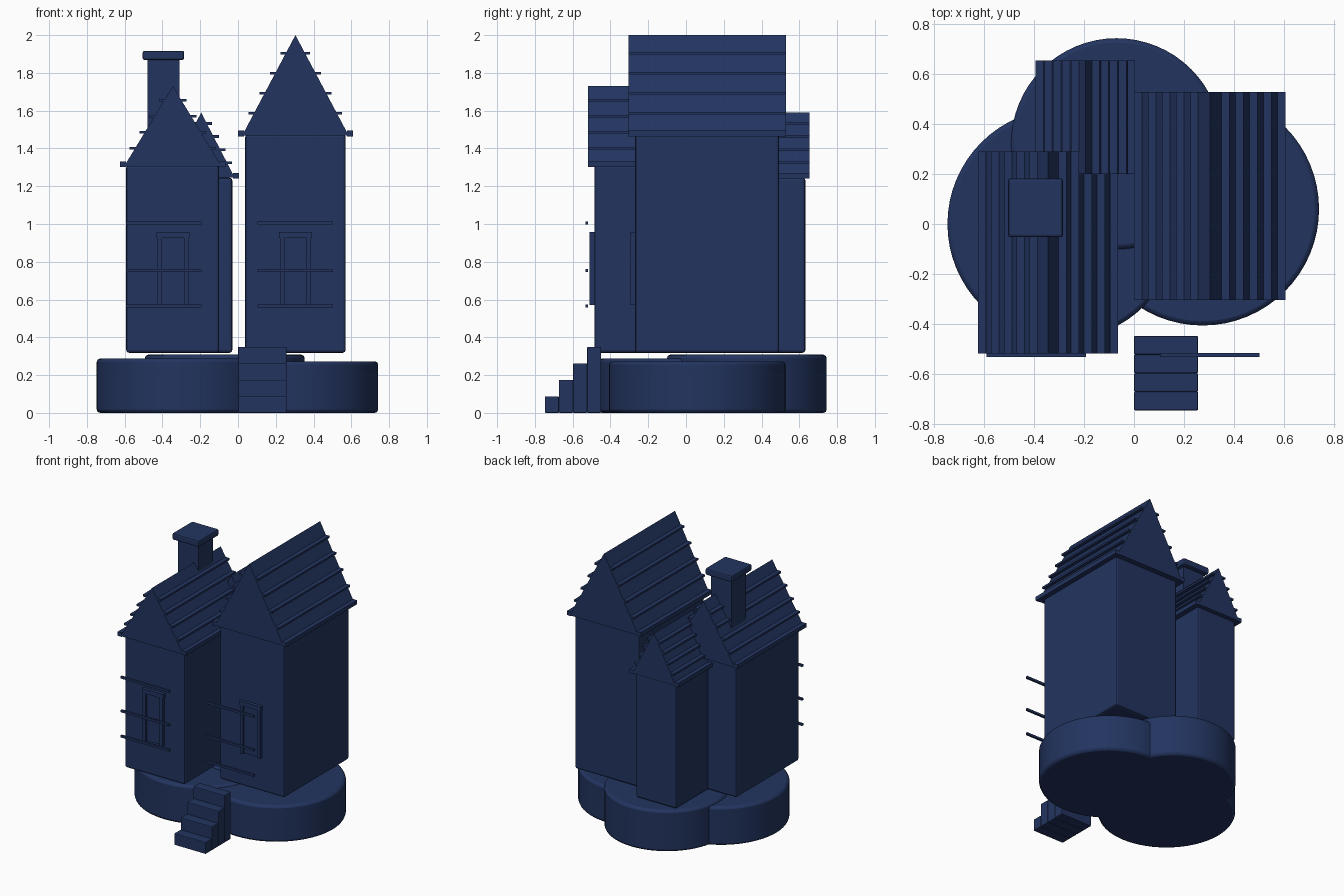
import bpy, bmesh

if "Cube" in bpy.data.objects:
    bpy.data.objects.remove(bpy.data.objects["Cube"])

navy = bpy.data.materials.new("navy")
navy.diffuse_color = (0.016, 0.034, 0.115, 1)
navy.use_nodes = True
navy.node_tree.nodes["Principled BSDF"].inputs["Base Color"].default_value = navy.diffuse_color


def finish(name, bm, bevel=0.0, smooth=False):
    bmesh.ops.recalc_face_normals(bm, faces=bm.faces)
    me = bpy.data.meshes.new(name)
    bm.to_mesh(me)
    bm.free()
    me.materials.append(navy)
    ob = bpy.data.objects.new(name, me)
    bpy.context.collection.objects.link(ob)
    if bevel:
        m = ob.modifiers.new("bevel", 'BEVEL')
        m.width, m.segments = bevel, 2
        m.limit_method, m.angle_limit = 'ANGLE', 0.7
    if smooth:
        bpy.ops.object.select_all(action='DESELECT')
        ob.select_set(True)
        bpy.context.view_layer.objects.active = ob
        bpy.ops.object.shade_smooth_by_angle()
    return ob


def box(name, x, y, z, bevel=0.0):
    """Box from (min, max) pairs."""
    bm = bmesh.new()
    bmesh.ops.create_cube(bm, size=1)
    for v in bm.verts:
        v.co = [sum(r) / 2 + c * (r[1] - r[0]) for c, r in zip(v.co, (x, y, z))]
    return finish(name, bm, bevel)


def disc(name, cx, cy, r, h):
    bm = bmesh.new()
    bmesh.ops.create_cone(bm, cap_ends=True, segments=64, radius1=r, radius2=r, depth=h)
    bmesh.ops.translate(bm, verts=bm.verts, vec=(cx, cy, h / 2))
    return finish(name, bm, 0.018, True)


def roof(name, cx, half, y, z0, z1):
    # gable prism
    bm = bmesh.new()
    ends = [[bm.verts.new(p) for p in ((cx - half, yy, z0), (cx + half, yy, z0), (cx, yy, z1))]
            for yy in y]
    bm.faces.new(ends[0])
    bm.faces.new(ends[1])
    for i in range(3):
        j = (i + 1) % 3
        bm.faces.new((ends[0][i], ends[0][j], ends[1][j], ends[1][i]))
    finish(name, bm)
    # raised courses on both slopes
    for s in (-1, 1):
        for i in range(5):
            t = i / 5
            x = cx + s * (half * (1 - t) + 0.006)
            z = z0 + t * (z1 - z0) + 0.008
            hh = 0.018 if i == 0 else 0.01
            box(f"{name}_course", (x - 0.016, x + 0.016), y, (z - hh + 0.006, z + hh))


def window(name, cx, wall_y, bar_x):
    f = wall_y - 0.025
    box(f"{name}_pane", (cx - 0.06, cx + 0.06), (wall_y - 0.008, wall_y + 0.01), (0.57, 0.93))
    for s in (-1, 1):
        x = cx + s * 0.07
        box(f"{name}_jamb", (x - 0.012, x + 0.012), (f, wall_y + 0.01), (0.57, 0.93))
    box(f"{name}_lintel", (cx - 0.087, cx + 0.087), (f, wall_y + 0.01), (0.925, 0.957))
    # horizontal rails standing in front
    for z in (0.567, 0.755, 1.005):
        box(f"{name}_rail", (bar_x - 0.2, bar_x + 0.2), (-0.533, -0.518), (z - 0.008, z + 0.008))


# round foundations
disc("left_base", -0.285, 0.0, 0.463, 0.288)
disc("right_base", 0.275, 0.06, 0.467, 0.273)
disc("back_base", -0.07, 0.322, 0.423, 0.308)

# house bodies
box("left_house", (-0.592, -0.1), (-0.485, 0.255), (0.318, 1.312), 0.015)
box("right_house", (0.038, 0.57), (-0.27, 0.493), (0.318, 1.475), 0.015)
box("back_house", (-0.36, -0.03), (0.235, 0.632), (0.318, 1.245), 0.015)

# roofs
roof("left_roof", -0.345, 0.258, (-0.52, 0.29), 1.305, 1.73)
roof("right_roof", 0.304, 0.282, (-0.305, 0.53), 1.468, 2.0)
roof("back_roof", -0.195, 0.178, (0.2, 0.655), 1.245, 1.59)

# chimney
box("chimney", (-0.48, -0.31), (-0.02, 0.15), (1.4, 1.875))
box("chimney_cap", (-0.505, -0.285), (-0.053, 0.183), (1.868, 1.917), 0.01)

# windows
window("left_window", -0.345, -0.485, -0.392)
window("right_window", 0.304, -0.27, 0.304)

# entrance steps
for i in range(4):
    y = -0.747 + i * 0.0745
    box("step", (0.0, 0.257), (y, y + 0.0745), (0, 0.0875 * (i + 1)), 0.005)
